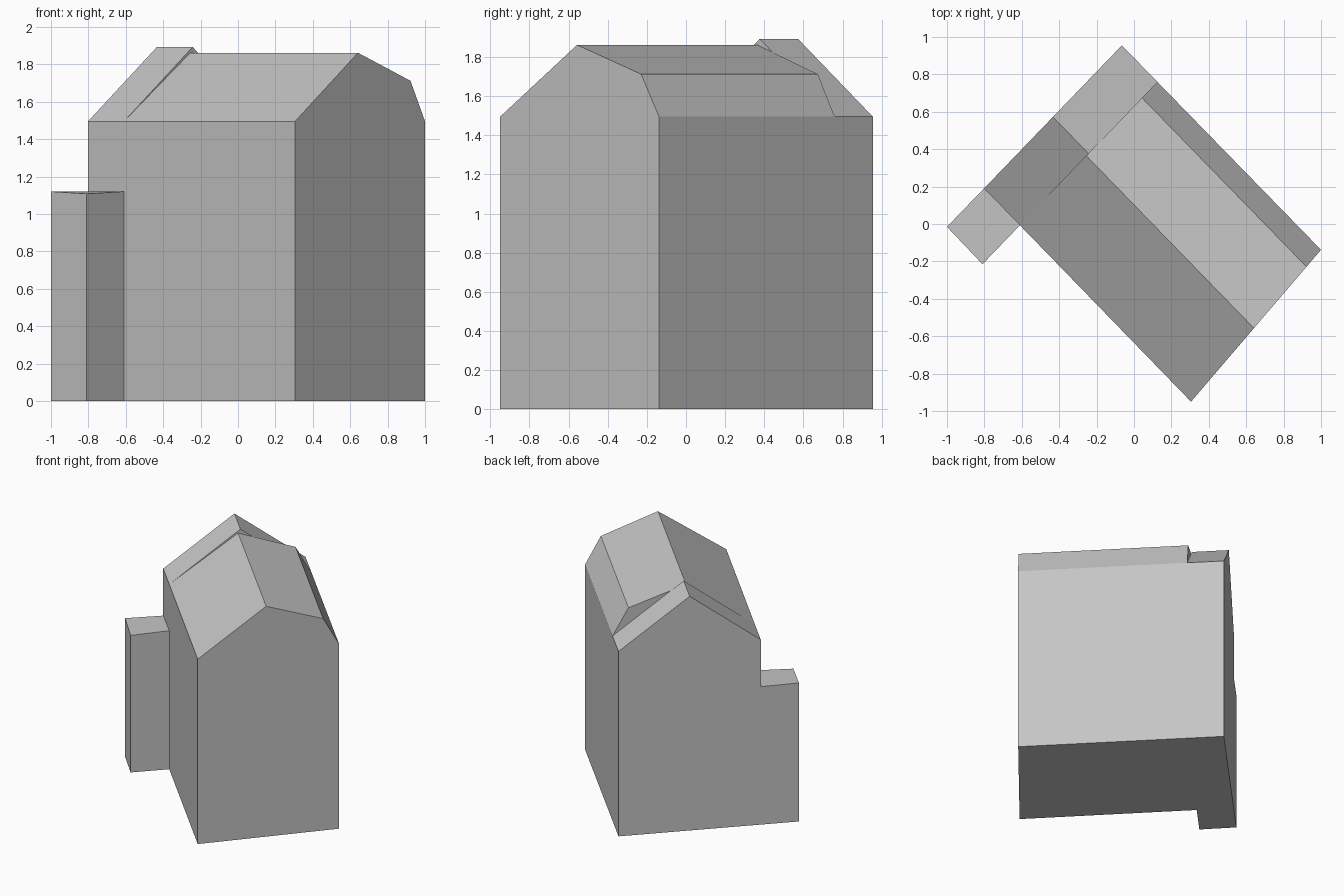
import bpy
import bmesh
from mathutils import Vector

cube = bpy.data.objects.get("Cube")
if cube:
    bpy.data.objects.remove(cube, do_unlink=True)

# One plain grey for the whole building
grey = bpy.data.materials.new("light grey")
grey.use_nodes = True
colour = (0.56, 0.56, 0.56, 1)
grey.diffuse_color = colour
grey.node_tree.nodes["Principled BSDF"].inputs["Base Color"].default_value = colour


def loft(name, start, end):
    """Closed solid between two matching outlines."""
    bm = bmesh.new()
    a = [bm.verts.new(p) for p in start]
    b = [bm.verts.new(p) for p in end]
    bm.faces.new(a)
    bm.faces.new(b)
    n = len(a)
    for i in range(n):
        j = (i + 1) % n
        bm.faces.new((a[i], a[j], b[j], b[i]))
    bmesh.ops.recalc_face_normals(bm, faces=bm.faces[:])
    mesh = bpy.data.meshes.new(name)
    bm.to_mesh(mesh)
    bm.free()
    mesh.materials.append(grey)
    obj = bpy.data.objects.new(name, mesh)
    bpy.context.collection.objects.link(obj)
    return obj


def section(left, right, profile):
    """Upright outline: (fraction from left to right, height) pairs."""
    left, right = Vector(left), Vector(right)
    return [(*left.lerp(right, t), z) for t, z in profile]


# Ground plan corners
front, right = (0.305, -0.95), (1.0, -0.138)
inner_left, inner_right = (-0.61, -0.007), (0.125, 0.76)
left, back = (-0.802, 0.19), (-0.065, 0.955)
annex_left, annex_front = (-1.0, -0.015), (-0.81, -0.215)
EAVE = 1.495

# Long hall with an uneven three-sided roof
hall = [(0, 0), (1, 0), (1, EAVE), (0.888, 1.712), (0.484, 1.862), (0, EAVE)]
loft("main_hall", section(front, right, hall), section(inner_left, inner_right, hall))

# Slightly taller gabled block across the rear end
gable = [(0, 0), (1, 0), (1, EAVE), (0.5, 1.893), (0, EAVE)]
loft("rear_block", section(inner_left, inner_right, gable), section(left, back, gable))

# Low flat-topped annex flush with the rear wall
plan = [annex_left, annex_front, inner_left, left]
tops = [1.12, 1.108, 1.12, 1.115]
loft("side_annex", [(*p, 0) for p in plan], [(*p, z) for p, z in zip(plan, tops)])
